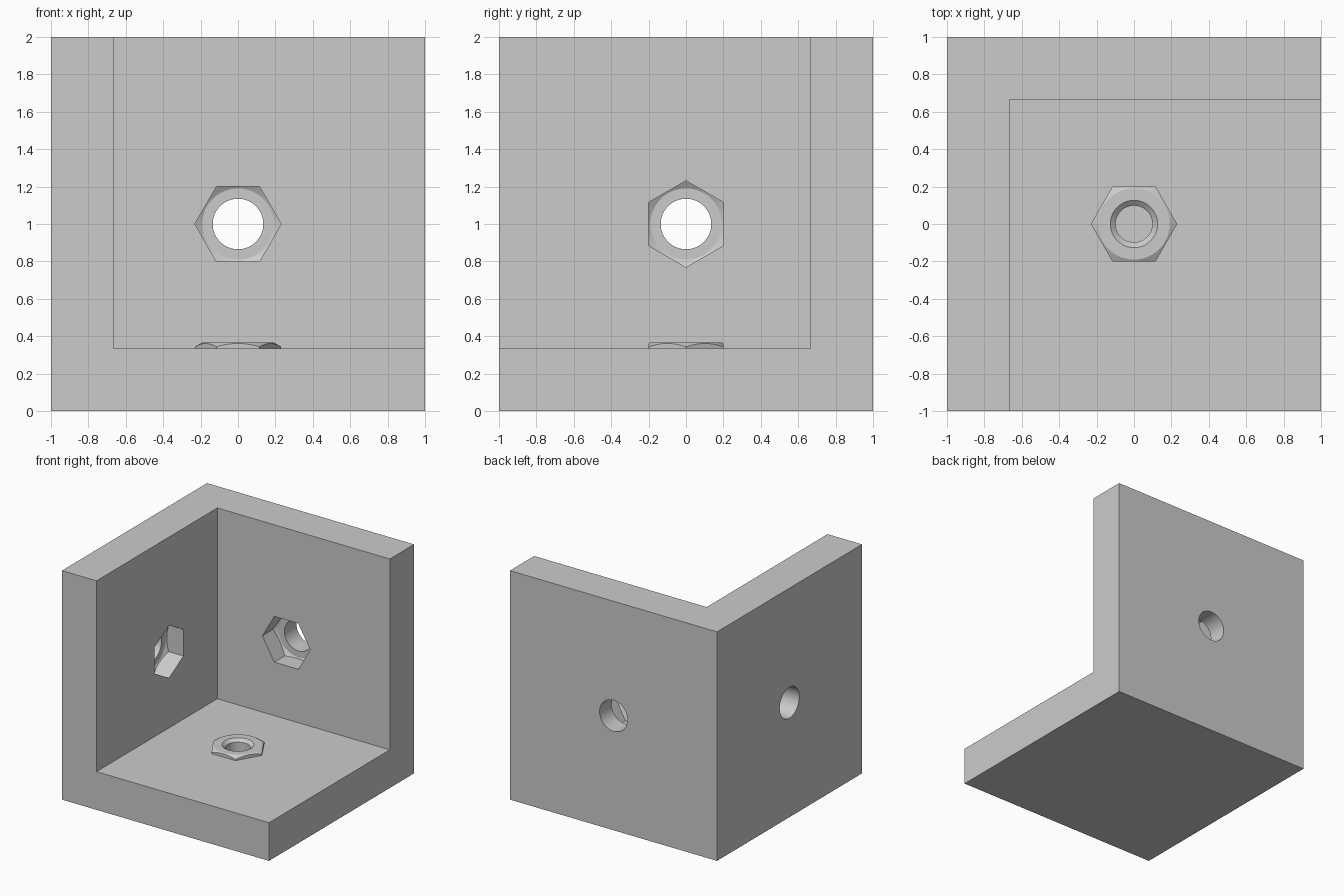
import bpy
import bmesh
from math import pi, cos, sin, radians
from mathutils import Matrix

if "Cube" in bpy.data.objects:
    bpy.data.objects.remove(bpy.data.objects["Cube"], do_unlink=True)

THICK = 1 / 3       # wall thickness
DEPTH = THICK / 2   # nut seat depth
NUT_H = 0.2         # nut height
FLAT = 0.2          # half the width across flats
STEPS = 64

grey = bpy.data.materials.new("plain grey")
grey.use_nodes = True
grey.diffuse_color = (0.6, 0.6, 0.6, 1)
grey.node_tree.nodes["Principled BSDF"].inputs["Base Color"].default_value = (0.6, 0.6, 0.6, 1)


def make_object(name, bm, helper=False):
    bmesh.ops.recalc_face_normals(bm, faces=bm.faces)
    mesh = bpy.data.meshes.new(name)
    bm.to_mesh(mesh)
    bm.free()
    mesh.materials.append(grey)
    obj = bpy.data.objects.new(name, mesh)
    bpy.context.collection.objects.link(obj)
    obj.hide_render = helper
    return obj


def prism(name, points, z0, z1, helper=True):
    """Extrude a flat outline upward from z0 to z1."""
    bm = bmesh.new()
    face = bm.faces.new([bm.verts.new((x, y, z0)) for x, y in points])
    top = bmesh.ops.extrude_face_region(bm, geom=[face])["geom"]
    moved = [v for v in top if isinstance(v, bmesh.types.BMVert)]
    bmesh.ops.translate(bm, verts=moved, vec=(0, 0, z1 - z0))
    return make_object(name, bm, helper)


def ring(radius, count):
    return [(radius * cos(2 * pi * i / count), radius * sin(2 * pi * i / count))
            for i in range(count)]


def lathe(name, profile):
    """Revolve a closed profile of (radius, height) points around z."""
    bm = bmesh.new()
    loops = [[bm.verts.new((x, y, z)) for x, y in ring(r, STEPS)] for r, z in profile]
    for a, b in zip(loops, loops[1:] + loops[:1]):
        for i in range(STEPS):
            j = (i + 1) % STEPS
            bm.faces.new((a[i], a[j], b[j], b[i]))
    return make_object(name, bm, True)


def boolean(obj, tool, operation):
    """Apply a boolean and discard the tool."""
    mod = obj.modifiers.new("cut", "BOOLEAN")
    mod.operation = operation
    mod.solver = "EXACT"
    mod.object = tool
    bpy.context.view_layer.objects.active = obj
    bpy.ops.object.modifier_apply(modifier=mod.name)
    bpy.data.objects.remove(tool, do_unlink=True)


def chamfered_nut(name, hole):
    """Hexagonal nut with both rims chamfered, and a countersunk hole."""
    nut = prism(name, ring(FLAT / cos(pi / 6), 6), 0, NUT_H, helper=False)
    rise = 0.03
    rim = lathe("nut_rim", [(hole, -0.01), (0.173, -0.01), (0.243, rise),
                            (0.243, NUT_H - rise), (0.173, NUT_H + 0.01),
                            (hole + 0.04, NUT_H + 0.01), (hole, NUT_H - 0.025)])
    boolean(nut, rim, "INTERSECT")
    return nut


# Corner bracket: a block with its front, left and upper region removed
bm = bmesh.new()
bmesh.ops.create_cube(bm, size=2, matrix=Matrix.Translation((0, 0, 1)))
bracket = make_object("corner_bracket", bm)
bm = bmesh.new()
bmesh.ops.create_cube(bm, size=2, matrix=Matrix.Translation((THICK, -THICK, 1 + THICK)))
# Push the open sides outward for a clean cut
for v in bm.verts:
    v.co.x += 0.2 if v.co.x > 1 else 0
    v.co.y -= 0.2 if v.co.y < -1 else 0
boolean(bracket, make_object("inner_space", bm, True), "DIFFERENCE")

# Nut seats and bolt holes in the back and side walls
seat = 1 - THICK + DEPTH
placements = [Matrix.Translation((0, seat, 1)) @ Matrix.Rotation(radians(90), 4, "X"),
              Matrix.Translation((-seat, 0, 1)) @ Matrix.Rotation(radians(90), 4, "Y")]
for place in placements:
    pocket = chamfered_nut("pocket_cutter", 0.05)
    bolt = prism("bolt_cutter", ring(0.135, STEPS), -0.4, NUT_H + 0.1)
    for tool in (pocket, bolt):
        tool.data.transform(place)
        boolean(bracket, tool, "DIFFERENCE")

# Blind recess in the floor, under the fixed nut
recess = prism("recess_cutter", ring(0.15, STEPS), THICK - DEPTH, THICK + 0.1)
boolean(bracket, recess, "DIFFERENCE")
nut = chamfered_nut("floor_nut", 0.098)
nut.data.transform(Matrix.Translation((0, 0, THICK - DEPTH)))

# Smooth round holes, keep edges sharp
for obj in (bracket, nut):
    bpy.ops.object.select_all(action="DESELECT")
    obj.select_set(True)
    bpy.context.view_layer.objects.active = obj
    bpy.ops.object.shade_smooth_by_angle(angle=radians(20))
